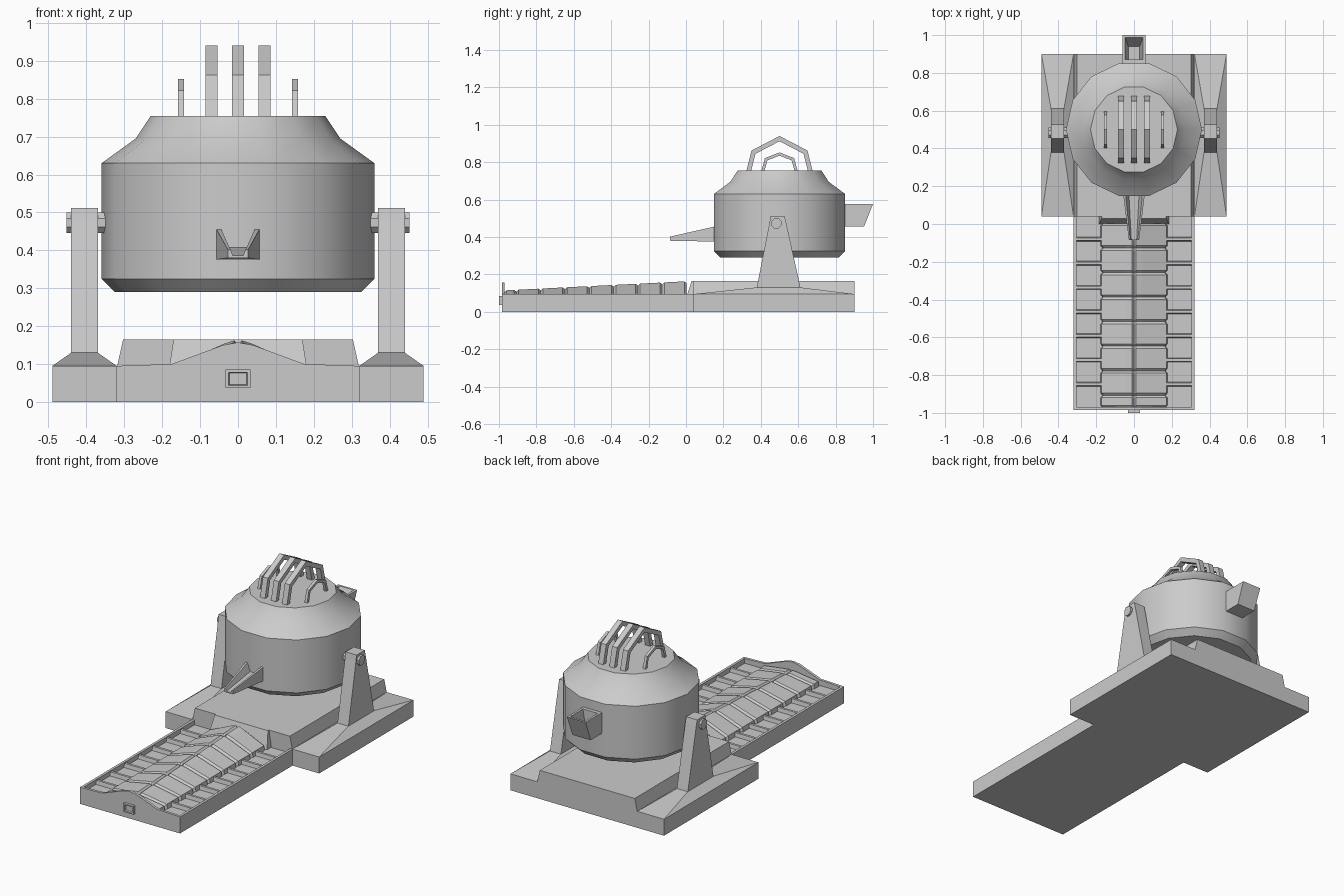
import bpy, bmesh, math
from mathutils import Vector

if "Cube" in bpy.data.objects:
    bpy.data.objects.remove(bpy.data.objects["Cube"])


def finish(name, bm, smooth=False):
    bmesh.ops.recalc_face_normals(bm, faces=bm.faces[:])
    me = bpy.data.meshes.new(name)
    bm.to_mesh(me)
    bm.free()
    ob = bpy.data.objects.new(name, me)
    bpy.context.collection.objects.link(ob)
    if smooth:
        bpy.ops.object.select_all(action='DESELECT')
        ob.select_set(True)
        bpy.context.view_layer.objects.active = ob
        bpy.ops.object.shade_smooth_by_angle(angle=math.radians(32))
    return ob


def loft(name, rings, smooth=False, caps=(True, True)):
    """Skin equal-length closed rings of 3D points."""
    bm = bmesh.new()
    rows = [[bm.verts.new(p) for p in r] for r in rings]
    n = len(rows[0])
    for a, b in zip(rows, rows[1:]):
        for i in range(n):
            j = (i + 1) % n
            bm.faces.new((a[i], a[j], b[j], b[i]))
    if caps[0]:
        bm.faces.new(rows[0])
    if caps[1]:
        bm.faces.new(rows[-1])
    return finish(name, bm, smooth)


def prism_x(name, yz, x0, x1):
    return loft(name, [[(x, y, z) for y, z in yz] for x in (x0, x1)])


def prism_y(name, xz, y0, y1):
    return loft(name, [[(x, y, z) for x, z in xz] for y in (y0, y1)])


def rect(x0, x1, y0, y1, z):
    return [(x0, y0, z), (x1, y0, z), (x1, y1, z), (x0, y1, z)]


def box(name, x0, x1, y0, y1, z0, z1):
    return loft(name, [rect(x0, x1, y0, y1, z0), rect(x0, x1, y0, y1, z1)])


def disc(r, z, n, cy):
    return [(r * math.cos(2 * math.pi * i / n), cy + r * math.sin(2 * math.pi * i / n), z)
            for i in range(n)]


# Base plate and raised centre platform
box("base_plate", -0.49, 0.49, 0.04, 0.90, 0, 0.095)
prism_y("platform", [(-0.32, 0.09), (-0.303, 0.165), (0.303, 0.165), (0.32, 0.09)], 0.04, 0.90)
loft("platform_lip", [rect(-0.185, 0.185, 0.0, 0.06, 0.07),
                      rect(-0.17, 0.17, 0.03, 0.06, 0.165)])

# Casting bed tray: floor, rims and arched end plate
box("bed_floor", -0.32, 0.32, -0.98, 0.04, 0, 0.068)
prism_y("bed_end_plate", [(-0.32, 0), (0.32, 0), (0.32, 0.095), (0.175, 0.1), (0.04, 0.15),
                          (0, 0.157), (-0.04, 0.15), (-0.175, 0.1), (-0.32, 0.095)], -0.985, -0.97)
# Framed socket on the end plate
loft("end_socket", [
    [(x, y, z) for x, z in ((-w, 0.061 - h), (w, 0.061 - h), (w, 0.061 + h), (-w, 0.061 + h))]
    for y, w, h in ((-0.98, 0.033, 0.024), (-1.0, 0.033, 0.024),
                    (-1.0, 0.025, 0.017), (-0.99, 0.022, 0.015))])

for s, side in ((-1, "left"), (1, "right")):
    # Tray rim, corner block and cross ribs
    box(f"bed_rim_{side}", s * 0.305, s * 0.32, -0.98, 0.04, 0, 0.095)
    for i in range(7):
        y = -0.08 - i * 0.128
        loft(f"bed_rib_{side}_{i}", [rect(s * 0.165, s * 0.308, y - 0.013, y + 0.013, 0.06),
                                     rect(s * 0.172, s * 0.308, y - 0.007, y + 0.007, 0.09)])

    # Arched bed segments, split down the middle and tapering to the front
    for i in range(8):
        y1, y0 = -0.13 * i + 0.003, max(-0.13 * (i + 1) + 0.003, -0.972)
        rings = []
        for y, d in ((y0, 0.010), (y0 + 0.012, 0), (y1 - 0.012, 0), (y1, 0.010)):
            top = 0.163 + 0.050 * y - d
            edge = 0.094 - d
            mid = edge + (top - edge) * 0.85
            rings.append([(s * 0.001, y, 0.06), (s * (0.178 - d), y, 0.06),
                          (s * (0.172 - d), y, edge), (s * 0.04, y, mid),
                          (s * 0.010, y, top), (s * 0.001, y, top - 0.010)])
        loft(f"bed_segment_{side}_{i}", rings)

    # Support foot, tapering pillar and pivot
    loft(f"support_foot_{side}", [rect(s * 0.32, s * 0.49, 0.04, 0.90, 0.09),
                                  rect(s * 0.32, s * 0.49, 0.04, 0.90, 0.095),
                                  rect(s * 0.37, s * 0.44, 0.375, 0.615, 0.13)])
    prism_x(f"pillar_{side}", [(0.378, 0.128), (0.612, 0.128), (0.535, 0.48), (0.527, 0.512),
                               (0.452, 0.512), (0.447, 0.48)], s * 0.37, s * 0.44)
    ring = [(0.483 + 0.029 * math.cos(math.pi * (i + 0.5) / 4),
             0.473 + 0.029 * math.sin(math.pi * (i + 0.5) / 4)) for i in range(8)]
    prism_x(f"pivot_{side}", ring, s * 0.33, s * 0.452)

# Ladle drum with stepped shoulder
profile = [(0.325, 0.29), (0.36, 0.325), (0.36, 0.63), (0.27, 0.695), (0.23, 0.755)]
loft("ladle_drum", [disc(r, z, 14, 0.5) for r, z in profile], smooth=True)


def arch(name, x, width, path, t):
    """Bent square bar following a y-z path."""
    rings = []
    pts = [Vector(p) for p in path]
    for i, p in enumerate(pts):
        a = (p - pts[i - 1]).normalized() if i else None
        b = (pts[i + 1] - p).normalized() if i < len(pts) - 1 else None
        d = ((a or b) + (b or a)).normalized()
        k = t / d.dot(a or b)
        q = p + Vector((d.y, -d.x)) * k
        rings.append([(x - width, p.x, p.y), (x + width, p.x, p.y),
                      (x + width, q.x, q.y), (x - width, q.x, q.y)])
    loft(name, rings)


# Lid grille: three tall arches between two small ones
tall = [(0.322, 0.75), (0.35, 0.862), (0.5, 0.94), (0.65, 0.862), (0.678, 0.75)]
low = [(0.402, 0.75), (0.422, 0.822), (0.5, 0.852), (0.578, 0.822), (0.598, 0.75)]
for i, x in enumerate((-0.07, 0, 0.07)):
    arch(f"tall_arch_{i}", x, 0.016, tall, 0.025)
for i, x in enumerate((-0.15, 0.15)):
    arch(f"low_arch_{i}", x, 0.008, low, 0.016)


# Pouring spout: open channel narrowing to the front
def channel(y, w, wi, wf, z0, zf, z1):
    return [(-w, y, z1), (-w, y, z0), (w, y, z0), (w, y, z1),
            (wi, y, z1), (wf, y, zf), (-wf, y, zf), (-wi, y, z1)]


loft("pouring_spout", [channel(0.18, 0.060, 0.047, 0.028, 0.375, 0.41, 0.462),
                       channel(-0.085, 0.027, 0.020, 0.014, 0.38, 0.387, 0.402)])

# Rear filling hopper, open on top
loft("rear_hopper", [rect(-0.058, 0.058, 0.82, 0.952, 0.455),
                     rect(-0.06, 0.06, 0.82, 1.0, 0.577),
                     rect(-0.047, 0.047, 0.872, 0.988, 0.577),
                     rect(-0.03, 0.03, 0.872, 0.94, 0.475)])
